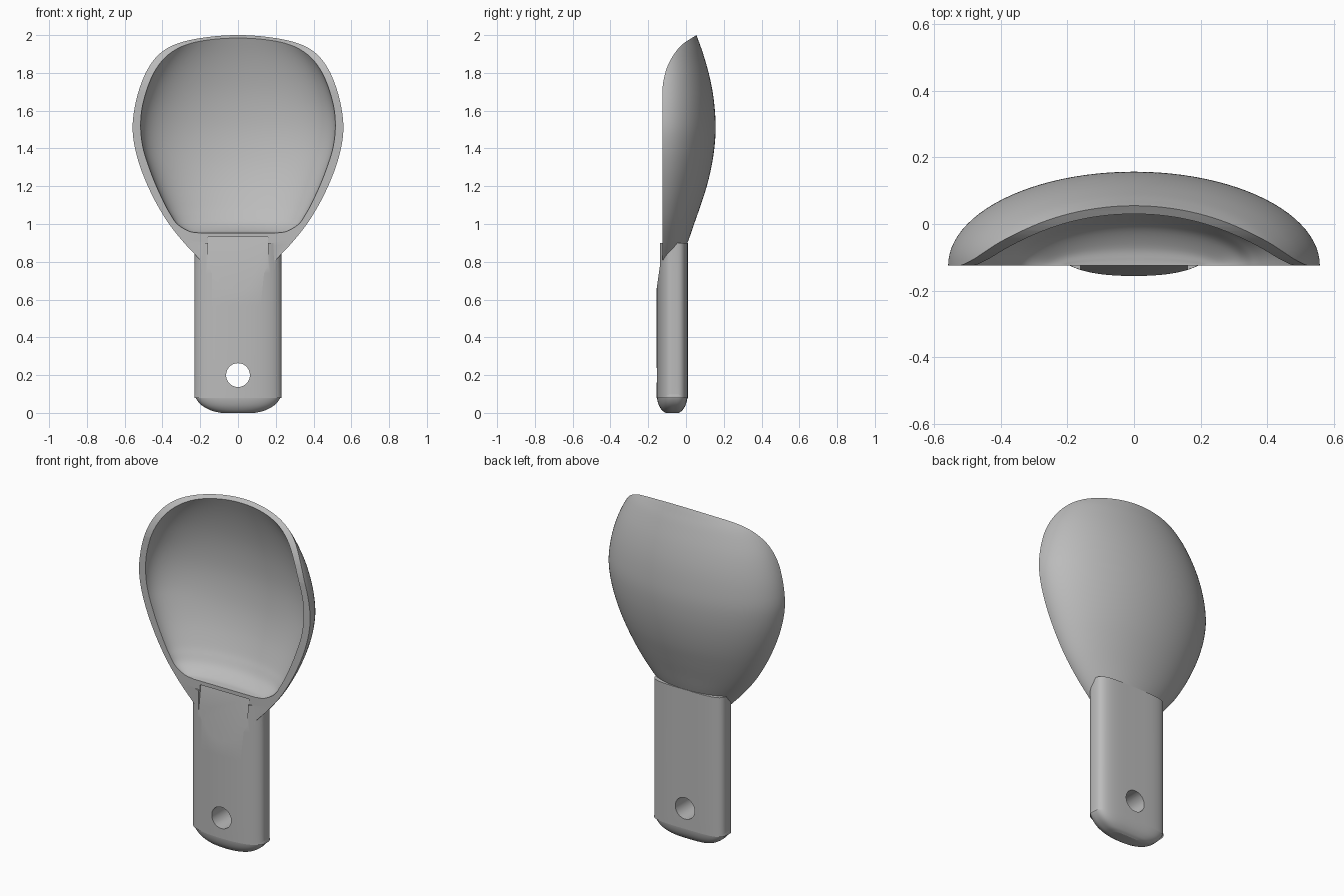
import bpy, bmesh, math
from mathutils import Vector

cube = bpy.data.objects.get("Cube")
if cube:
    bpy.data.objects.remove(cube, do_unlink=True)

grey = bpy.data.materials.new("grey plastic")
grey.use_nodes = True
colour = (0.5, 0.5, 0.5, 1)
grey.diffuse_color = colour
grey.node_tree.nodes["Principled BSDF"].inputs["Base Color"].default_value = colour


def smooth_rows(rows, steps=5):
    """Catmull-Rom resampling of a short list of stations."""
    pts = [Vector(r) for r in rows]
    pts = [2 * pts[0] - pts[1]] + pts + [2 * pts[-1] - pts[-2]]
    out = []
    for a, b, c, d in zip(pts, pts[1:], pts[2:], pts[3:]):
        for i in range(steps):
            t = i / steps
            out.append(b + (c - a) * (t / 2) + (2 * a - 5 * b + 4 * c - d) * (t * t / 2)
                       + (3 * b - a - 3 * c + d) * (t ** 3 / 2))
    return out + [pts[-2]]


def loft(name, rings):
    """Closed solid through equal-length rings of points."""
    bm = bmesh.new()
    loops = [[bm.verts.new(p) for p in ring] for ring in rings]
    n = len(loops[0])
    for lo, hi in zip(loops, loops[1:]):
        for i in range(n):
            j = (i + 1) % n
            bm.faces.new((lo[i], lo[j], hi[j], hi[i]))
    bm.faces.new(loops[0][::-1])
    bm.faces.new(loops[-1])
    bmesh.ops.recalc_face_normals(bm, faces=bm.faces)
    mesh = bpy.data.meshes.new(name)
    bm.to_mesh(mesh)
    bm.free()
    obj = bpy.data.objects.new(name, mesh)
    bpy.context.collection.objects.link(obj)
    mesh.materials.append(grey)
    return obj


def prism(name, outline, half):
    """Side outline of (y, z) points extruded across x."""
    return loft(name, [[(x, y, z) for y, z in outline] for x in (-half, half)])


def combine(obj, other, operation):
    mod = obj.modifiers.new(operation, "BOOLEAN")
    mod.operation, mod.solver, mod.object = operation, "EXACT", other
    bpy.ops.object.select_all(action="DESELECT")
    bpy.context.view_layer.objects.active = obj
    obj.select_set(True)
    bpy.ops.object.modifier_apply(modifier=mod.name)
    bpy.data.objects.remove(other, do_unlink=True)


FRONT = -0.125


def half_oval(z, width, back, lip=0.0, count=48):
    """Bowl section: flat front, elliptical back, optional forward skirt."""
    ring = []
    for i in range(count + 1):
        a = math.pi * i / count
        ring.append((width * math.cos(a), FRONT + (back - FRONT) * math.sin(a), z))
    if lip:
        ring = [(width, FRONT - lip, z)] + ring + [(-width, FRONT - lip, z)]
    return ring


# Bowl body: height, half width, back depth
bowl_rows = [(0.81, 0.2, -0.03), (0.9, 0.285, 0.008), (1.0, 0.365, 0.043), (1.1, 0.427, 0.078),
             (1.2, 0.477, 0.11), (1.3, 0.517, 0.134), (1.4, 0.545, 0.15), (1.5, 0.558, 0.157),
             (1.6, 0.55, 0.153), (1.7, 0.527, 0.141), (1.8, 0.49, 0.12), (1.9, 0.435, 0.091),
             (1.96, 0.385, 0.07), (2.0, 0.335, 0.055), (2.06, 0.24, 0.03)]
scoop = loft("scoop", [half_oval(*r) for r in smooth_rows(bowl_rows)])

# Hollow of the bowl
hollow_rows = [(0.952, 0.2, -0.115), (0.962, 0.26, -0.07), (1.0, 0.322, -0.015), (1.05, 0.357, 0.018),
               (1.1, 0.385, 0.043), (1.2, 0.432, 0.08), (1.3, 0.471, 0.106), (1.4, 0.502, 0.121),
               (1.5, 0.515, 0.127), (1.6, 0.51, 0.123), (1.7, 0.486, 0.111), (1.8, 0.447, 0.09),
               (1.9, 0.387, 0.061), (2.0, 0.3, 0.024), (2.08, 0.2, -0.01)]
hollow = loft("hollow_cutter", [half_oval(*r, lip=0.1) for r in smooth_rows(hollow_rows)])

# Handle: height, half width, half depth
MID = -0.073
handle_rows = [(0.0, 0.09, 0.035), (0.012, 0.14, 0.052), (0.035, 0.185, 0.068), (0.065, 0.215, 0.078),
               (0.1, 0.23, 0.082), (0.15, 0.231, 0.083), (0.9, 0.23, 0.083)]


def handle_ring(z, width, depth, count=64):
    ring = []
    for i in range(count):
        a = 2 * math.pi * i / count
        c, s = math.cos(a), math.sin(a)
        power = 2 / (2.3 if s < 0 else 4)
        ring.append((math.copysign(abs(c) ** power, c) * width,
                     MID + math.copysign(abs(s) ** power, s) * depth, z))
    return ring


handle = loft("handle", [handle_ring(*r) for r in smooth_rows(handle_rows)])
combine(scoop, handle, "UNION")
combine(scoop, hollow, "DIFFERENCE")

# Swept-back mouth at the tip
mouth = [tuple(p) for p in smooth_rows([(-0.126, 1.7), (-0.119, 1.76), (-0.1, 1.83), (-0.066, 1.895),
                                        (-0.02, 1.95), (0.055, 2.0)])]
outline = [(-0.3, 1.68), (-0.127, 1.68)] + mouth + [(0.3, 2.0), (0.3, 2.3), (-0.3, 2.3)]
combine(scoop, prism("mouth_cutter", outline, 1), "DIFFERENCE")

# Sloping thumb rest
rest = [(-0.3, 0.645), (-0.157, 0.645), (-0.117, 0.93), (-0.3, 0.93)]
combine(scoop, prism("thumb_cutter", rest, 0.16), "DIFFERENCE")

# Hanging hole
hole = loft("hole_cutter", [[(0.063 * math.cos(math.tau * i / 48), y, 0.2 + 0.063 * math.sin(math.tau * i / 48))
                             for i in range(48)] for y in (-0.3, 0.2)])
combine(scoop, hole, "DIFFERENCE")

bpy.ops.object.shade_smooth_by_angle(angle=math.radians(30))
